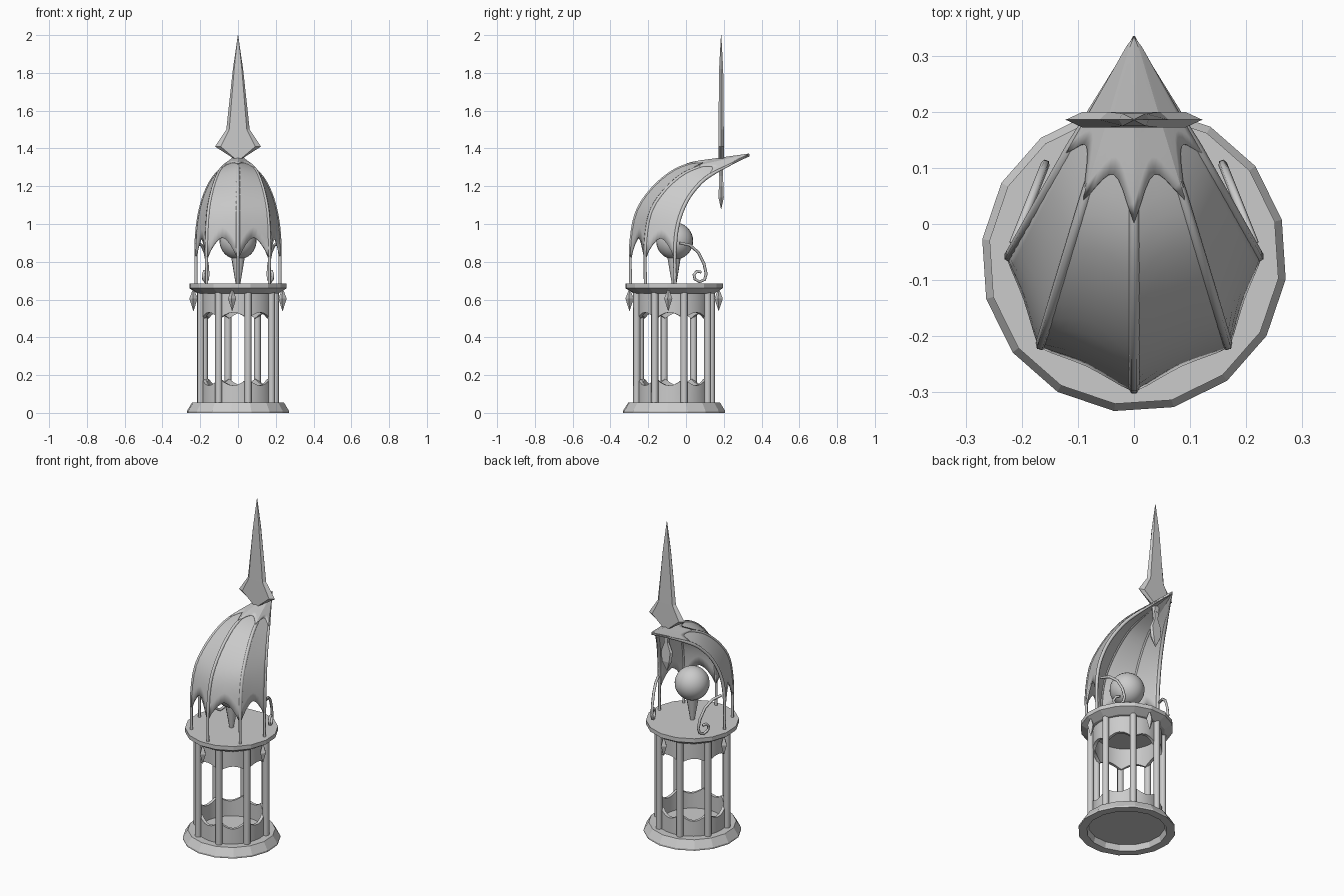
import bpy, bmesh, math
from mathutils import Vector

if "Cube" in bpy.data.objects:
    bpy.data.objects.remove(bpy.data.objects["Cube"])

CY = -0.063                      # tower axis
rad = math.radians


def make(name, verts, faces, smooth=None):
    me = bpy.data.meshes.new(name)
    me.from_pydata([tuple(v) for v in verts], [], faces)
    bm = bmesh.new()
    bm.from_mesh(me)
    bmesh.ops.remove_doubles(bm, verts=bm.verts, dist=1e-5)
    bmesh.ops.recalc_face_normals(bm, faces=bm.faces)
    bm.to_mesh(me)
    bm.free()
    ob = bpy.data.objects.new(name, me)
    bpy.context.collection.objects.link(ob)
    if smooth:
        bpy.ops.object.select_all(action='DESELECT')
        ob.select_set(True)
        bpy.context.view_layer.objects.active = ob
        bpy.ops.object.shade_smooth_by_angle(angle=rad(smooth))
    return ob


def loft(name, rings, closed=False, smooth=None):
    """Skin equal-length rings; cap the ends, or join last ring to first."""
    n, m = len(rings[0]), len(rings)
    faces = []
    for i in range(m if closed else m - 1):
        a, b = i * n, (i + 1) % m * n
        faces += [(a + j, a + (j + 1) % n, b + (j + 1) % n, b + j) for j in range(n)]
    if not closed:
        faces += [tuple(range(n)), tuple(range((m - 1) * n, m * n))]
    return make(name, [v for r in rings for v in r], faces, smooth)


def circle(r, z, n=16, x=0, y=CY, start=-7.5):
    return [(x + r * math.cos(rad(start) + math.tau * k / n),
             y + r * math.sin(rad(start) + math.tau * k / n), z) for k in range(n)]


def tube(name, pts, radii, bevel):
    cu = bpy.data.curves.new(name, 'CURVE')
    cu.dimensions = '3D'
    cu.bevel_depth, cu.bevel_resolution, cu.use_fill_caps = bevel, 1, True
    sp = cu.splines.new('POLY')
    sp.points.add(len(pts) - 1)
    for p, co, r in zip(sp.points, pts, radii):
        p.co, p.radius = (*co, 1), r
    ob = bpy.data.objects.new(name, cu)
    bpy.context.collection.objects.link(ob)


def catmull(vals, v):
    i = min(int(v), len(vals) - 2)
    f = v - i
    p = [vals[max(0, min(len(vals) - 1, i + k))] for k in (-1, 0, 1, 2)]
    return p[1] + .5 * f * (p[2] - p[0] + f * (2 * p[0] - 5 * p[1] + 4 * p[2] - p[3]
                            + f * (3 * (p[1] - p[2]) + p[3] - p[0])))


# Plinth (hollow underneath) and round platform
loft("base", [circle(r, z) for r, z in
     [(.001, .05), (.245, .055), (.273, .01), (.273, 0), (.225, 0), (.215, .035), (.001, .035)]])
loft("platform", [circle(r, z) for r, z in
     [(.215, .632), (.26, .66), (.26, .685)]])

# Scalloped parapet and arched upper band
def ring_wall(name, low, high, ro=.196, ri=.178, n=48):
    sections = []
    for k in range(n):
        th = rad(15) + math.tau * k / n
        s = abs(math.sin(4 * (th - rad(15))))
        c, d = math.cos(th), math.sin(th)
        sections.append([(r * c, CY + r * d, z) for r, z in
                         ((ro, low(s)), (ro, high(s)), (ri, high(s)), (ri, low(s)))])
    loft(name, sections, closed=True, smooth=30)


ring_wall("parapet", lambda s: .045, lambda s: .18 - .035 * s)
ring_wall("arch_band", lambda s: .5 + .032 * s, lambda s: .64)

# Columns
for k in range(8):
    a = rad(15 + 45 * k)
    x, y = .205 * math.cos(a), CY + .205 * math.sin(a)
    loft(f"column_{k}", [circle(.019, z, 8, x, y) for z in (.05, .64)], smooth=50)

# Hanging diamonds under the platform
for k in range(4):
    a = -7.5 + 90 * k
    x, y = .238 * math.cos(rad(a)), CY + .238 * math.sin(rad(a))
    loft(f"diamond_{k}", [circle(r, z, 4, x, y, a) for r, z in
                          ((.001, .54), (.022, .605), (.001, .66))])

# Hood surface: five ribs running from feet on the platform to one beak tip
TIP = Vector((0, .335))
FEET = [Vector(f) for f in ((-.222, -.058), (-.166, -.215), (0, -.293), (.166, -.215), (.222, -.058))]
T = [1, 1, .955, .84, .67, .5, .25, 0]
ZC = [.685, .88, 1.05, 1.17, 1.267, 1.315, 1.34, 1.362]
Z2 = [.685, .88, 1.05, 1.16, 1.25, 1.297, 1.33, 1.362]
ZS = [.685, .88, 1.01, 1.125, 1.213, 1.265, 1.315, 1.362]
ZR = [ZS, Z2, ZC, Z2, ZS]


def surf(u, v, lift=0):
    i = min(int(u), 3)
    f = u - i
    p = TIP.lerp(FEET[i].lerp(FEET[i + 1], f), catmull(T, v))
    z = catmull(ZR[i], v) * (1 - f) + catmull(ZR[i + 1], v) * f
    return Vector((p.x, p.y, z + lift))


def patch(name, start, lift, thick, rows=18, sub=8):
    verts, faces = [], []
    n = 4 * sub + 1
    for r in range(rows + 1):
        for c in range(n):
            v0 = start(abs(2 * (c % sub) / sub - 1))
            verts.append(surf(c / sub, v0 + (7 - v0) * r / rows, lift))
    for r in range(rows):
        faces += [(r * n + c, r * n + c + 1, r * n + n + c + 1, r * n + n + c) for c in range(n - 1)]
    ob = make(name, verts, faces, 25)
    mod = ob.modifiers.new("thickness", 'SOLIDIFY')
    mod.thickness, mod.offset = thick, 0


patch("hood_panels", lambda a: 1.27 - .6 * a ** 1.6, 0, .01)
patch("hood_cap", lambda a: 5.35 - .5 * a ** 2, .006, .01, 8)

# Ribs doubling as legs
for i in range(5):
    steps = [7 * k / 28 for k in range(29)]
    tube(f"rib_{i}", [surf(i, v) for v in steps],
         [.85 if v < .8 else 1 if v < 5 else max(.15, (7 - v) / 2) for v in steps], .01)

# Side scroll braces
SCROLL = [(-.035, .9), (.02, .888), (.065, .85), (.095, .79), (.107, .735), (.098, .705),
          (.072, .694), (.047, .708), (.042, .732), (.058, .75), (.08, .745)]
for side, s in (("left", -1), ("right", 1)):
    pts = [(s * (.215 - .4 * (y + .035)), y, z) for y, z in SCROLL]
    tube(f"scroll_{side}", pts, [1] * len(pts), .008)

# Orb on its tapered stand
bpy.ops.mesh.primitive_uv_sphere_add(segments=24, ring_count=16, radius=.098, location=(0, -.06, .91))
bpy.context.object.name = "orb"
bpy.ops.object.shade_smooth()
loft("orb_stand", [circle(r, z, 10) for r, z in ((.012, .68), (.038, .835))], smooth=50)

# Blade-like finial piercing the beak, with a pendant below
def blade(name, rows, y=.186):
    loft(name, [[(w * a, y + t * b, z) for a, b in
                 ((1, 0), (.75, 1), (-.75, 1), (-1, 0), (-.75, -1), (.75, -1))]
                for z, w, t in rows])


blade("spire", [(1.3, .02, .012), (1.345, .02, .014), (1.41, .122, .014), (1.5, .062, .014),
                (1.82, .027, .011), (2.0, .001, .001)])
blade("spire_pendant", [(1.08, .001, .001), (1.14, .032, .014), (1.2, .04, .012),
                        (1.255, .014, .01), (1.34, .025, .012)])
